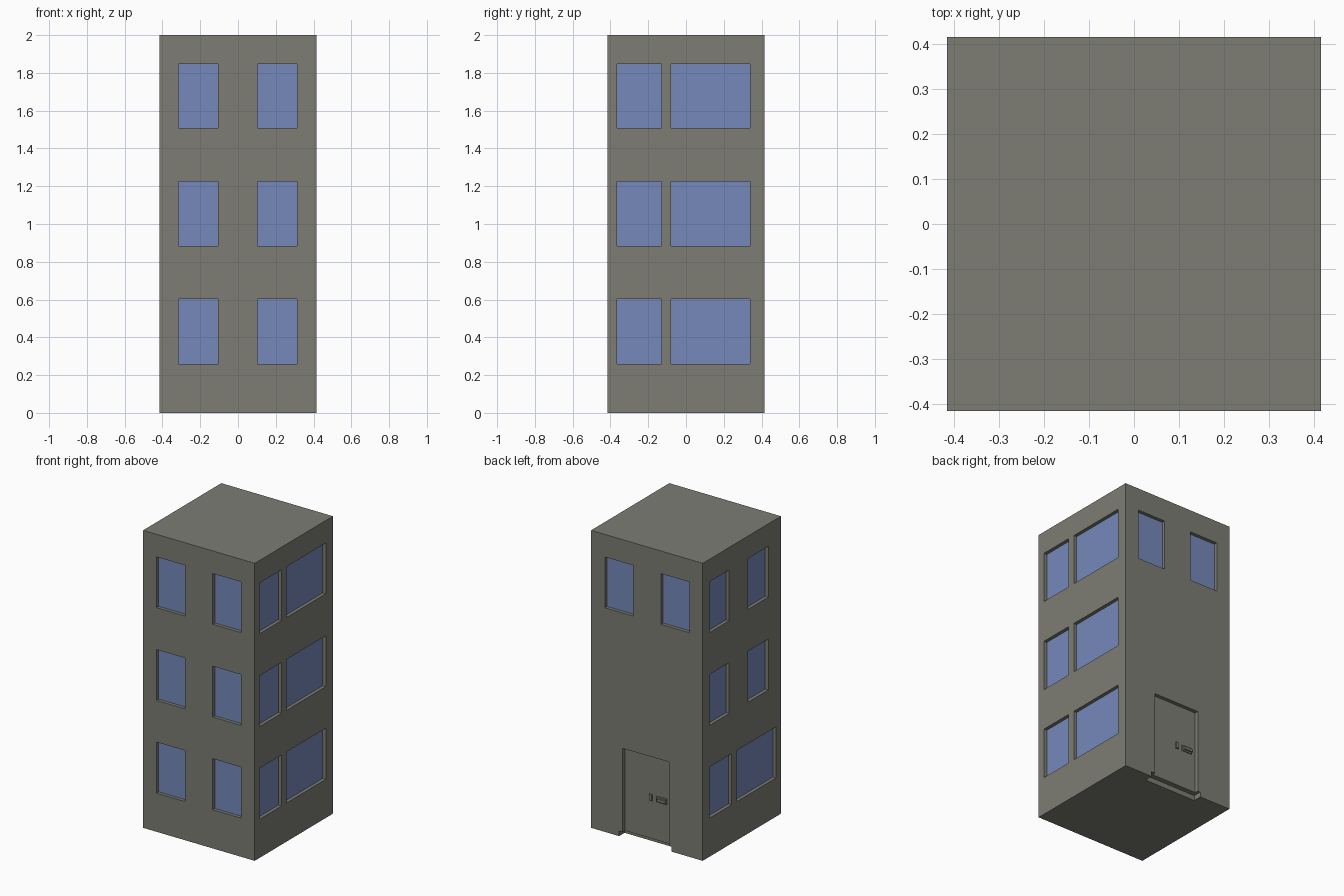
import bpy, bmesh
from mathutils import Vector

if "Cube" in bpy.data.objects:
    bpy.data.objects.remove(bpy.data.objects["Cube"])

H = 0.415        # half width of the tower
DEPTH = 0.025    # window and door recess


def material(name, rgb):
    m = bpy.data.materials.new(name)
    m.diffuse_color = (*rgb, 1)
    m.use_nodes = True
    m.node_tree.nodes["Principled BSDF"].inputs["Base Color"].default_value = m.diffuse_color
    return m


stone = material("grey stone", (0.205, 0.205, 0.177))
blue = material("blue glass", (0.181, 0.25, 0.497))


def boxes(name, spans, mat):
    """One object made of boxes given as (low corner, high corner)."""
    bm = bmesh.new()
    for lo, hi in spans:
        lo, hi = Vector(lo), Vector(hi)
        verts = bmesh.ops.create_cube(bm, size=1)["verts"]
        for v in verts:
            v.co = Vector([(a + b) / 2 + c * (b - a) for a, b, c in zip(lo, hi, v.co)])
    me = bpy.data.meshes.new(name)
    bm.to_mesh(me)
    bm.free()
    me.materials.append(mat)
    ob = bpy.data.objects.new(name, me)
    bpy.context.collection.objects.link(ob)
    return ob


def on_wall(side, a, b, z0, z1, d0, d1):
    """Box on a wall, from depth d0 to d1 (measured inwards)."""
    near, far = sorted((H - d0, H - d1))
    if side in ("front", "left"):
        near, far = -far, -near
    if side in ("front", "back"):
        return (a, near, z0), (b, far, z1)
    return (near, a, z0), (far, b, z1)


def cut(target, name, spans):
    cutter = boxes(name, spans, stone)
    cutter.hide_render = True
    mod = target.modifiers.new(name, "BOOLEAN")
    mod.operation, mod.solver, mod.object = "DIFFERENCE", "EXACT", cutter
    bpy.context.view_layer.objects.active = target
    bpy.ops.object.modifier_apply(modifier=name)
    bpy.data.objects.remove(cutter)


# Window layout: spans along each wall, per storey
floors = [(0.26, 0.603), (0.883, 1.225), (1.507, 1.848)]
pair = [(-0.315, -0.105), (0.102, 0.312)]
wide_right = [(-0.365, -0.13), (-0.08, 0.34)]
wide_left = [(0.108, 0.342), (-0.362, 0.055)]
small_left = [(0.135, 0.345), (-0.282, -0.068)]
layout = {
    "front": [pair, pair, pair],
    "right": [wide_right, wide_right, wide_right],
    "left": [wide_left, small_left, small_left],
    "back": [[], [], pair],
}
windows = [(side, a, b, z0, z1)
           for side, rows in layout.items()
           for row, (z0, z1) in zip(rows, floors)
           for a, b in row]

# Tower with recessed windows, doorway and threshold slot
tower = boxes("tower_walls", [((-H, -H, 0), (H, H, 2))], stone)
cut(tower, "window_cutter", [on_wall(*w, -0.05, DEPTH) for w in windows])
cut(tower, "door_cutter", [on_wall("back", -0.163, 0.18, 0.01, 0.597, -0.05, DEPTH)])
cut(tower, "threshold_cutter", [on_wall("back", -0.183, 0.207, -0.05, 0.034, -0.05, 0.058)])

# Glass panes at the back of each recess
boxes("window_panes", [on_wall(*w, DEPTH - 0.002, DEPTH + 0.003) for w in windows], blue)

# Door lock and lever handle
boxes("door_lock", [on_wall("back", -0.024, -0.004, 0.29, 0.332, 0.014, 0.03)], stone)
boxes("door_handle", [
    on_wall("back", -0.13, -0.055, 0.292, 0.33, 0.018, 0.03),
    on_wall("back", -0.13, -0.065, 0.302, 0.32, 0.008, 0.02),
], stone)
